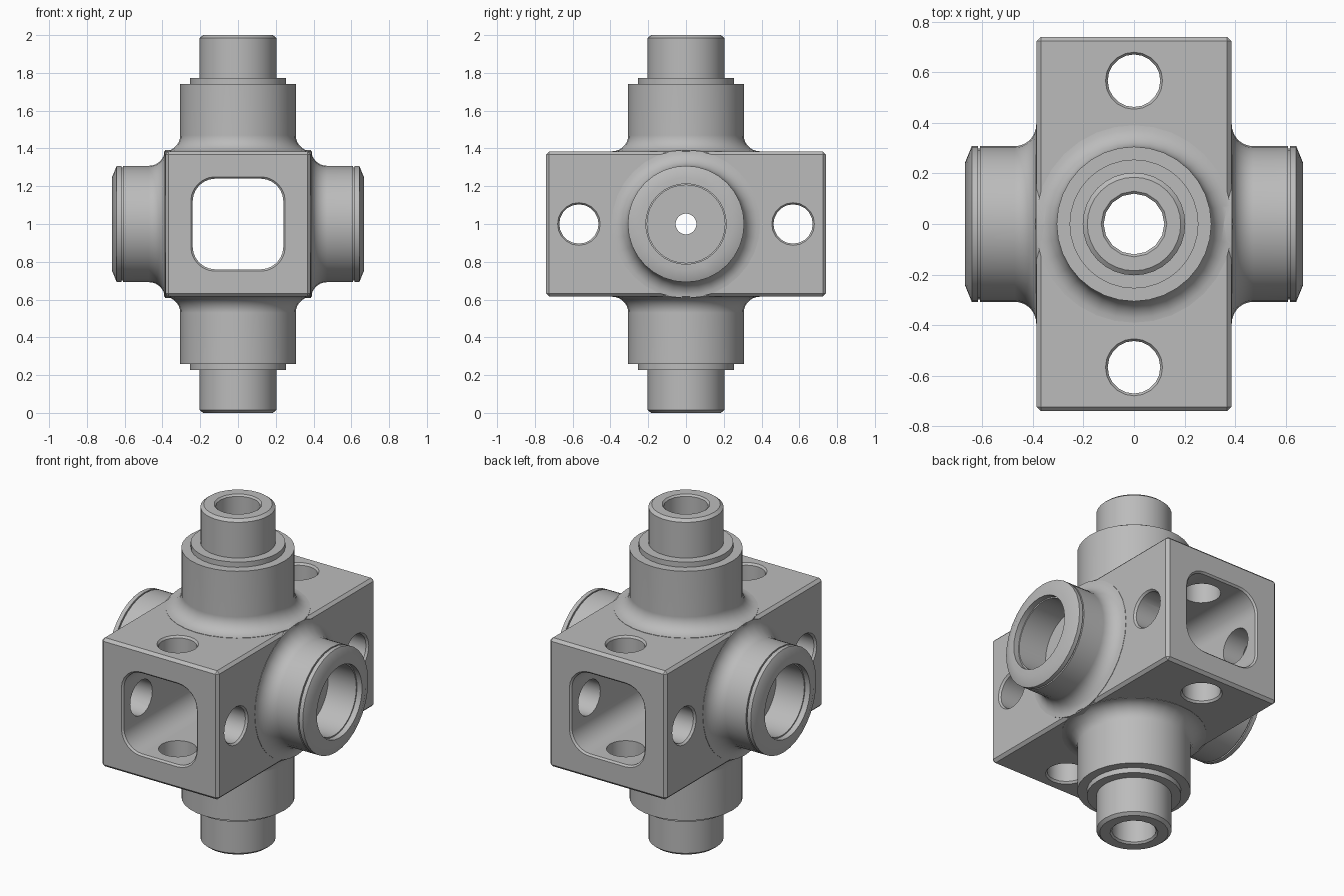
import bpy
import bmesh
import math
from mathutils import Matrix, Vector

if "Cube" in bpy.data.objects:
    bpy.data.objects.remove(bpy.data.objects["Cube"], do_unlink=True)

CENTRE = Vector((0, 0, 1))
TURN = {
    "x": Matrix.Rotation(math.pi / 2, 3, "Y"),
    "y": Matrix.Rotation(-math.pi / 2, 3, "X"),
    "z": Matrix.Identity(3),
}

grey = bpy.data.materials.new("machined grey")
grey.use_nodes = True
grey.diffuse_color = (0.5, 0.5, 0.5, 1)
grey.node_tree.nodes["Principled BSDF"].inputs["Base Color"].default_value = (0.5, 0.5, 0.5, 1)


def outline(radius, flat, sides):
    """Circle, or a rounded square when flat (half length of the straight) is set."""
    quarter = sides // 4
    points = []
    for q in range(4):
        sx, sy = ((1, 1), (-1, 1), (-1, -1), (1, -1))[q]
        for j in range(quarter + (1 if flat else 0)):
            a = (q + j / quarter) * math.pi / 2
            c = radius - flat
            points.append((c * math.cos(a) + sx * flat, c * math.sin(a) + sy * flat))
    return points


def mirrored(half):
    """Half profile of (distance, radius) from the end inward, repeated on the far side."""
    return half + [(-d, r) for d, r in reversed(half)]


def loft(name, stations, axis, offset=(0, 0, 0), flat=0, sides=32):
    bm = bmesh.new()
    rings = [[bm.verts.new((u, v, d)) for u, v in outline(r, flat, sides)] for d, r in stations]
    for a, b in zip(rings, rings[1:]):
        for i in range(len(a)):
            j = (i + 1) % len(a)
            bm.faces.new((a[i], a[j], b[j], b[i]))
    bm.faces.new(rings[0])
    bm.faces.new(rings[-1])
    bmesh.ops.recalc_face_normals(bm, faces=bm.faces)
    return finish(name, bm, Matrix.Translation(CENTRE + Vector(offset)) @ TURN[axis].to_4x4())


def finish(name, bm, matrix):
    bm.transform(matrix)
    mesh = bpy.data.meshes.new(name)
    bm.to_mesh(mesh)
    bm.free()
    mesh.materials.append(grey)
    ob = bpy.data.objects.new(name, mesh)
    bpy.context.collection.objects.link(ob)
    return ob


def combine(target, tool, operation):
    mod = target.modifiers.new(operation, "BOOLEAN")
    mod.operation = operation
    mod.solver = "EXACT"
    mod.object = tool
    bpy.context.view_layer.update()
    result = bpy.data.meshes.new_from_object(
        target.evaluated_get(bpy.context.evaluated_depsgraph_get()))
    target.modifiers.clear()
    target.data = result
    bpy.data.objects.remove(tool, do_unlink=True)


def fillet(face, tube, size):
    """Concave blend from the tube down to the block face."""
    pts = []
    for i in range(8):
        a = i / 7 * math.pi / 2
        pts.append((face + size * (1 - math.sin(a)), tube + size * (1 - math.cos(a))))
    return pts


# Chamfered block
bm = bmesh.new()
bmesh.ops.create_cube(bm, size=1)
bmesh.ops.scale(bm, vec=(0.77, 1.48, 0.766), verts=bm.verts)
bmesh.ops.bevel(bm, geom=bm.edges[:], offset=0.016, segments=1, affect="EDGES")
block = finish("valve_block", bm, Matrix.Translation(CENTRE))

# Upper and lower stepped necks with blended roots
neck = [(1.0, 0.185), (0.985, 0.203), (0.773, 0.203), (0.773, 0.255),
        (0.742, 0.255), (0.742, 0.306)]
combine(block, loft("necks", mirrored(neck + fillet(0.385, 0.306, 0.085)), "z"), "UNION")

# Side bosses with a chamfered rim and thin groove
boss = [(0.668, 0.245), (0.642, 0.308), (0.618, 0.308), (0.618, 0.298),
        (0.61, 0.298), (0.61, 0.308)]
combine(block, loft("side_bosses", mirrored(boss + fillet(0.387, 0.308, 0.085)), "x"), "UNION")

# Square tunnel from front to back
combine(block, loft("tunnel_cutter", mirrored([(0.8, 0.25), (0.74, 0.25), (0.73, 0.24)]),
                    "y", flat=0.12, sides=24), "DIFFERENCE")

# Vertical bore
combine(block, loft("vertical_bore", mirrored([(1.1, 0.13), (1.0, 0.13), (0.99, 0.12)]),
                    "z", sides=16), "DIFFERENCE")

# Stepped side bores
bore = [(0.75, 0.213), (0.635, 0.213), (0.635, 0.206), (0.45, 0.206), (0.45, 0.055)]
combine(block, loft("side_bores", mirrored(bore), "x"), "DIFFERENCE")

# Cross holes near both ends of the block
for y in (-0.567, 0.567):
    for axis, face in (("x", 0.385), ("z", 0.383)):
        hole = [(face + 0.1, 0.113), (face, 0.113), (face - 0.012, 0.104)]
        combine(block, loft("cross_hole", mirrored(hole), axis, (0, y, 0), sides=20), "DIFFERENCE")

# Smooth curved walls, crisp machined edges
for ob in bpy.context.selected_objects:
    ob.select_set(False)
block.select_set(True)
bpy.context.view_layer.objects.active = block
bpy.ops.object.shade_smooth_by_angle(angle=math.radians(30))
weighted = block.modifiers.new("flat face normals", "WEIGHTED_NORMAL")
weighted.keep_sharp = True
